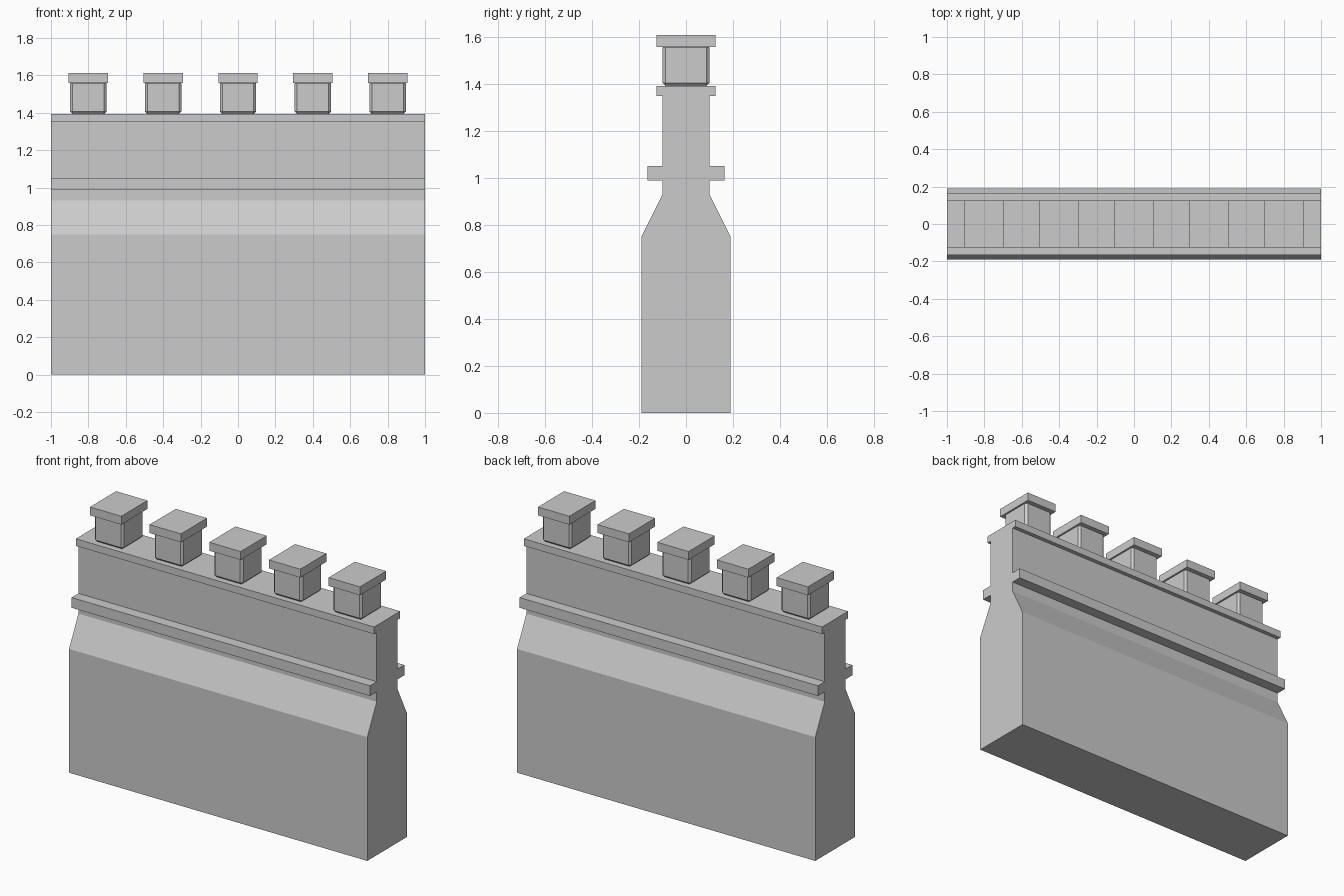
import bpy, bmesh

if "Cube" in bpy.data.objects:
    bpy.data.objects.remove(bpy.data.objects["Cube"])


def finish(name, bm):
    bmesh.ops.recalc_face_normals(bm, faces=bm.faces)
    mesh = bpy.data.meshes.new(name)
    bm.to_mesh(mesh)
    bm.free()
    obj = bpy.data.objects.new(name, mesh)
    bpy.context.collection.objects.link(obj)
    return obj


def box(name, x, y, z, bevel=0.0):
    """Box from (min, max) ranges, with optional single-segment bevel."""
    bm = bmesh.new()
    bmesh.ops.create_cube(bm, size=1)
    for v in bm.verts:
        v.co = [r[0] if c < 0 else r[1] for c, r in zip(v.co, (x, y, z))]
    obj = finish(name, bm)
    if bevel:
        mod = obj.modifiers.new("chamfer", "BEVEL")
        mod.width, mod.segments = bevel, 1
    return obj


def extrude_x(name, profile, x0, x1):
    """Extrude a closed (y, z) profile along x."""
    bm = bmesh.new()
    face = bm.faces.new([bm.verts.new((x0, y, z)) for y, z in profile])
    ext = bmesh.ops.extrude_face_region(bm, geom=[face])
    verts = [g for g in ext["geom"] if isinstance(g, bmesh.types.BMVert)]
    bmesh.ops.translate(bm, verts=verts, vec=(x1 - x0, 0, 0))
    return finish(name, bm)


# Wall with a thick base sloping in to a thinner upper part
half = [(0.19, 0), (0.19, 0.75), (0.10, 0.93), (0.10, 1.35)]
extrude_x("wall_body", half + [(-y, z) for y, z in reversed(half)], -1, 1)

# Projecting ledge on both faces
for label, s in (("front", -1), ("back", 1)):
    box(label + "_ledge", (-1, 1), sorted((s * 0.10, s * 0.165)), (0.99, 1.052))

# Coping slab along the top
box("wall_coping", (-1, 1), (-0.125, 0.125), (1.35, 1.393))

# Row of chamfered merlons with square caps
for i in range(5):
    cx = -0.8 + 0.4 * i
    box(f"merlon_{i + 1}", (cx - 0.097, cx + 0.097), (-0.1, 0.1), (1.393, 1.57), 0.013)
    box(f"merlon_cap_{i + 1}", (cx - 0.105, cx + 0.105), (-0.125, 0.125), (1.56, 1.611))
